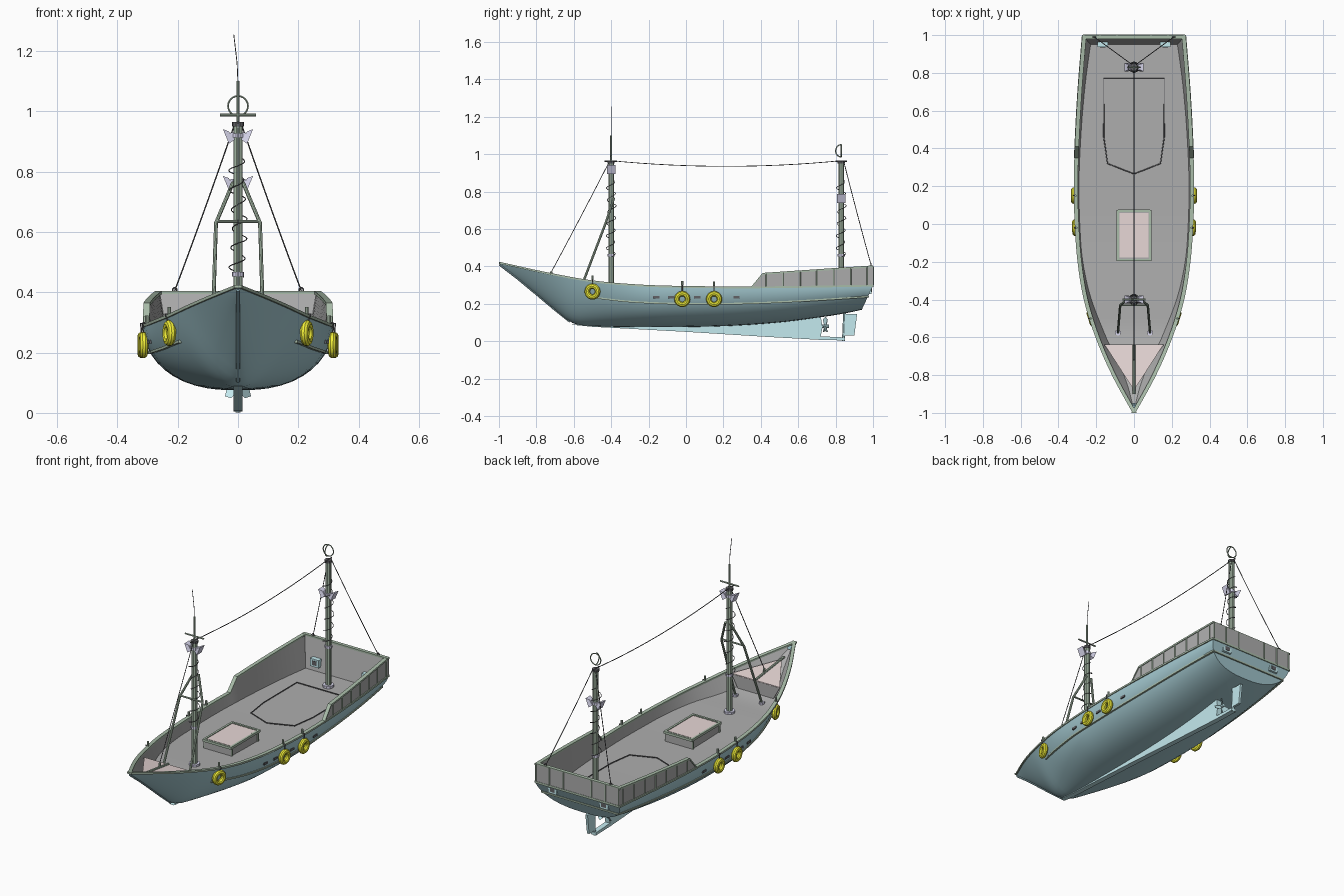
import bpy, bmesh
from math import sin, cos, pi
from mathutils import Vector, Matrix

if "Cube" in bpy.data.objects:
    bpy.data.objects.remove(bpy.data.objects["Cube"])

def mat(name, r, g, b):
    m = bpy.data.materials.new(name)
    m.diffuse_color = (r, g, b, 1)
    m.use_nodes = True
    m.node_tree.nodes["Principled BSDF"].inputs["Base Color"].default_value = m.diffuse_color
    return m
TEAL, LIGHT = mat("hull_teal", .38, .60, .65), mat("light_teal", .55, .82, .86)
GREY, GREEN = mat("deck_grey", .42, .42, .42), mat("trim_green", .40, .51, .40)
PINK, YELLOW = mat("hatch_pink", .80, .68, .67), mat("tyre_yellow", .88, .86, .04)
LAV, DARK = mat("lamp_lavender", .68, .67, .84), mat("rope_dark", .12, .12, .13)

def curve(*keys):
    """Smooth interpolation through (y, value) keys."""
    n = len(keys)
    sl = [(keys[min(i+1, n-1)][1] - keys[max(i-1, 0)][1]) / (keys[min(i+1, n-1)][0] - keys[max(i-1, 0)][0]) for i in range(n)]
    def f(y):
        i = max(0, min(n-2, sum(k[0] <= y for k in keys) - 1))
        (a, p), (b, q) = keys[i], keys[i+1]
        d = b - a
        t = max(0, min(1, (y - a) / d))
        return ((2*t**3-3*t*t+1)*p + (t**3-2*t*t+t)*d*sl[i] + (3*t*t-2*t**3)*q + (t**3-t*t)*d*sl[i+1])
    return f

# hull lines: half width, sheer height, bottom height, deck height
width = curve((-1, .004), (-.8, .113), (-.6, .2), (-.4, .262), (-.2, .295), (0, .31), (.2, .315), (.4, .31), (.7, .294), (1, .27))
sheer = curve((-1, .42), (-.75, .365), (-.5, .32), (-.25, .298), (0, .29), (.4, .288), (1, .297))
bottom = curve((-1, .412), (-.9, .335), (-.8, .252), (-.7, .168), (-.62, .104), (-.55, .083), (-.2, .075), (.2, .08), (.5, .1), (.75, .132), (1, .168))
deck_z = curve((-.96, .40), (-.8, .31), (-.6, .25), (-.4, .24), (0, .226), (1, .225))

def hull_pt(y, h, out=0):
    k = max(0, min(1, (y + .95) / .85))
    k = k*k*(3 - 2*k)
    f = k*(1 - (1-h)**2)**.39 + (1-k)*h**.78
    s = max(0, (y - .7) / .3)**2
    return Vector((width(y)*f + out, y - .06*(1-h)*s, bottom(y) + (sheer(y) - bottom(y))*h))

def at_z(y, z, out=0):
    return hull_pt(y, max(0, min(1, (z - bottom(y)) / (sheer(y) - bottom(y)))), out)

def top_z(y):
    if y <= .35: return sheer(y)
    if y < .41: return sheer(y) + (.36 - sheer(y))*(y - .35)/.06
    return .36 + .04*(y - .41)/.59

def finish(name, bm, m, mirror=False):
    me = bpy.data.meshes.new(name)
    bm.to_mesh(me); bm.free()
    me.materials.append(m)
    ob = bpy.data.objects.new(name, me)
    bpy.context.collection.objects.link(ob)
    if mirror:
        ob.modifiers.new("mirror", 'MIRROR').merge_threshold = .0005
    return ob

def grid(name, rows, m, face=None, closed=False, mirror=True, cap=False):
    bm = bmesh.new()
    vs = [[bm.verts.new(p) for p in r] for r in rows]
    n = len(rows[0])
    for a, b in zip(vs, vs[1:]):
        for j in range(n if closed else n-1):
            bm.faces.new((a[j], a[(j+1) % n], b[(j+1) % n], b[j]))
    if cap:
        bm.faces.new(vs[0]); bm.faces.new(vs[-1])
    if face:
        bm.normal_update()
        if sum((f.normal.dot(Vector(face))*f.calc_area() for f in bm.faces)) < 0:
            bmesh.ops.reverse_faces(bm, faces=bm.faces)
    else:
        bmesh.ops.recalc_face_normals(bm, faces=bm.faces)
    return finish(name, bm, m, mirror)

def prism(name, pts, thick, m, axis, mirror=False):
    """Flat outline extruded along an axis, centred on the outline."""
    d = Vector(axis) * thick / 2
    return grid(name, [[Vector(p) - d for p in pts], [Vector(p) + d for p in pts]], m, closed=True, cap=True, mirror=mirror)

def box(name, c, s, m, mirror=False):
    x, y, z = c; a, b = s[0]/2, s[1]/2
    return prism(name, [(x-a, y-b, z), (x+a, y-b, z), (x+a, y+b, z), (x-a, y+b, z)], s[2], m, (0, 0, 1), mirror)

def tube(name, pts, r, m, mirror=False, cyclic=False, res=2):
    cu = bpy.data.curves.new(name, 'CURVE')
    cu.dimensions, cu.bevel_depth, cu.bevel_resolution, cu.use_fill_caps = '3D', r, res, True
    sp = cu.splines.new('POLY')
    sp.points.add(len(pts) - 1)
    for p, q in zip(sp.points, pts):
        p.co = (*q, 1)
    sp.use_cyclic_u = cyclic
    tmp = bpy.data.objects.new("tmp", cu)
    bpy.context.collection.objects.link(tmp)
    bm = bmesh.new()
    me = bpy.data.meshes.new_from_object(tmp.evaluated_get(bpy.context.evaluated_depsgraph_get()))
    bm.from_mesh(me)
    bpy.data.objects.remove(tmp); bpy.data.meshes.remove(me)
    return finish(name, bm, m, mirror)

def ring(name, c, R, r, m, u, v=(0, 0, 1), mirror=False):
    u, v = Vector(u).normalized(), Vector(v)
    tube(name, [Vector(c) + R*(cos(a)*u + sin(a)*v) for a in [2*pi*i/24 for i in range(24)]], r, m, mirror, True, 3)

def wire(name, a, b, sag, m=DARK, mirror=False, r=.0022):
    a, b = Vector(a), Vector(b)
    tube(name, [a.lerp(b, i/16) - Vector((0, 0, sag*4*(i/16)*(1 - i/16))) for i in range(17)], r, m, mirror, res=1)

# hull shell and transom
ys = [-1 + 2*i/56 for i in range(57)]
hs = [0, .01, .03, .07, .13, .21, .31, .42, .54, .66, .78, .9, 1]
grid("hull", [[hull_pt(y, h) for h in hs] for y in ys], TEAL, (1, 0, -.3))
grid("transom", [[hull_pt(1, h) for h in hs], [Vector((0, *hull_pt(1, h)[1:])) for h in hs]], TEAL, (0, 1, 0))

# inner bulwark, deck and stern inner wall
yi = [-.95 + 1.9*i/50 for i in range(51)] + [.355, .405]
yi.sort()
inner = [at_z(y, deck_z(y), -.012) for y in yi]
for p, y in zip(inner, yi):
    p.x, p.y, p.z = max(p.x, 0), y, deck_z(y)
grid("inner_bulwark", [[(max(width(y) - .014, 0), y + (.035 if y > .94 else 0), top_z(y)), p] for y, p in zip(yi, inner)], GREY, (-1, 0, 0))
grid("deck", [[(0, p.y, p.z), p] for p in inner], GREY, (0, 0, 1))
grid("stern_inner_wall", [[(0, .95, .225), (0, .985, .4)], [inner[-1], (width(.95) - .014, .985, .4)]], GREY, (0, -1, 0))

# raised aft bulwark, outside
yb = [.35, .38, .41] + [.41 + .59*i/12 for i in range(1, 13)]
grid("aft_bulwark", [[(width(y), y, sheer(y)), (width(y), y, top_z(y))] for y in yb], GREY, (1, 0, 0))
grid("stern_bulwark", [[(0, 1, sheer(1)), (0, 1, .4)], [(.27, 1, sheer(1)), (.27, 1, .4)]], GREY, (0, 1, 0))

def rail(name, path, w, t, m=GREEN):
    grid(name, [[p + Vector(o) for o in ((.004, 0, -t/2), (.004, 0, t/2), (-w, 0, t/2), (-w, 0, -t/2))] for p in path], m, closed=True, cap=True)

# cap rails, sheer rail, rubbing strake
rail("cap_rail", [Vector((width(y), y, top_z(y))) for y in sorted(ys + [.35, .41])], .018, .010)
rail("aft_sheer_rail", [Vector((width(y) + .002, y, sheer(y))) for y in yb], .008, .010)
box("stern_cap_rail", (0, .99, .4), (.546, .02, .01), GREEN)
box("stern_sheer_rail", (0, .997, .297), (.54, .01, .012), GREEN)
strake = curve((-.52, .237), (-.3, .212), (0, .2), (.4, .205), (1, .238))
rail("rubbing_strake", [at_z(y, strake(y), .003) for y in [-.52 + 1.52*i/40 for i in range(41)]], .012, .009)
p = at_z(1, .238)
box("stern_strake", (0, p.y, .238), (2*p.x, .012, .009), GREEN)
tube("stem_bar", [Vector((0, y, bottom(y))) for y in (-.995, -.9, -.8, -.7, -.62)], .006, TEAL)

# bulwark stanchions
for i in range(7):
    y = .43 + .09*i
    tube("side_stanchion", [(width(y) + .001, y, sheer(y)), (width(y) + .001, y, top_z(y))], .004, GREEN, True)
for x in (.09, .18, .266):
    tube("stern_stanchion", [(x, 1, .3), (x, 1, .4)], .004, GREEN, True)

# scuppers and transom hawse frames
for y in (-.16, -.08, .06, .27):
    q = at_z(y, .236, 0)
    box("scupper", q, (.008, .034, .013), DARK, True)
box("hawse_frame", (.165, .965, .275), (.055, .055, .045), LIGHT, True)
box("hawse_opening", (.165, .965, .275), (.03, .059, .025), DARK, True)

# keel, rudder, propeller
prism("keel", [(0, y, z) for y, z in ((-.61, .088), (-.5, .077), (0, .05), (.4, .025), (.72, .007), (.85, .004), (.85, .02), (.72, .026), (.73, .075), (.72, .135), (.4, .10), (0, .085), (-.5, .09))], .03, LIGHT, (1, 0, 0))
prism("rudder", [(0, y, z) for y, z in ((.84, .03), (.9, .03), (.915, .145), (.845, .145))], .014, LIGHT, (1, 0, 0))
tube("rudder_post", [(0, .842, .002), (0, .85, .19)], .008, LIGHT)
tube("propeller_shaft", [(0, .70, .08), (0, .765, .08)], .009, LIGHT)
for i in range(3):
    R = Matrix.Rotation(i*2*pi/3, 3, 'Y')
    prism("propeller_blade", [Vector((0, .745, .08)) + R @ Vector(v) for v in ((-.005, -.004, 0), (-.016, -.012, .035), (0, 0, .05), (.016, .012, .035), (.005, .004, 0))], .003, LIGHT, (0, 1, 0))

# hatch, foredeck, old cabin outline
box("hatch_coaming", (0, -.06, .25), (.17, .25, .06), GREY)
box("hatch_lid", (0, -.06, .28), (.155, .235, .01), PINK)
for s in (-1, 1):
    box("hatch_trim_side", (s*.086, -.06, .28), (.012, .27, .014), GREEN)
    box("hatch_trim_end", (0, -.06 + s*.13, .28), (.172, .012, .014), GREEN)
    for y in (-.18, .06):
        box("hatch_corner", (s*.086, y, .25), (.01, .01, .06), GREEN)
prism("foredeck", [(-.155, -.64, .33), (.155, -.64, .33), (0, -.88, .362)], .008, PINK, (0, 0, 1))
prism("foredeck_bulkhead", [(-.155, -.642, .33), (.155, -.642, .33), (.11, -.642, .25), (-.11, -.642, .25)], .006, GREY, (0, 1, 0))
tube("foredeck_ridge", [(0, -.64, .337), (0, -.9, .37)], .007, GREEN)
tube("foredeck_post", [(0, -.72, .33), (0, -.72, .372)], .006, GREEN)
tube("cabin_outline", [(x, y, .229) for x, y in ((-.16, .77), (-.16, .46), (-.14, .32), (0, .265), (.14, .32), (.16, .46), (.16, .77))], .003, DARK, cyclic=True, res=1)

# masts with collars, base flanges, lamps and loose wiring
for tag, y, base, lamp in (("fore", -.4, .238, .92), ("aft", .83, .225, .765)):
    tube(tag + "_mast", [(0, y, base), (0, y, .96)], .0155, GREEN, res=3)
    tube(tag + "_mast_flange", [(0, y, base), (0, y, base + .014)], .03, LAV, res=3)
    for z in (.46, lamp, .957):
        tube(tag + "_mast_collar", [(0, y, z - .007), (0, y, z + .007)], .02, LAV if z < .95 else DARK, res=3)
    box(tag + "_lamp_bracket", (0, y, lamp), (.05, .02, .02), LAV)
    sec = lambda x, z, b, h: [(x + k*.010, y + j*b, z + k*h) for j, k in ((-1, -1), (1, -1), (1, 1), (-1, 1))]
    grid(tag + "_flood_lamp", [sec(.021, lamp, .014, .014), sec(.04, lamp - .003, .022, .024)], LAV, closed=True, cap=True)
    pts = [((.019 + .012*sin(i*.17)**2)*cos(i*.42), y + (.019 + .008*sin(i*.17)**2)*sin(i*.42), .45 + i*.0043) for i in range(96)]
    tube(tag + "_mast_wiring", pts, .0018, DARK, res=1)

# fore mast top: pole, crossbar, whip aerial
tube("fore_top_pole", [(0, -.4, .95), (0, -.4, 1.1)], .005, GREEN)
tube("fore_crossbar", [(-.06, -.4, .988), (.06, -.4, .988)], .0045, GREEN)
tube("whip_aerial", [(0, -.4, 1.09), (-.003, -.4, 1.16), (-.014, -.4, 1.255)], .0016, DARK, res=1)
# aft mast top: crossed hoops
ring("aft_hoop", (0, .83, 1.018), .033, .003, GREEN, (1, 0, 0))
tube("aft_half_hoop", [(0, .83 - .03*sin(a), 1.018 + .033*cos(a)) for a in [pi*i/12 for i in range(13)]], .003, GREEN)

# tripod legs on the fore mast
tube("tripod_leg", [(.085, -.575, .25), (.073, -.43, .63), (.016, -.385, .765)], .0065, GREEN, True)
tube("tripod_foot", [(.085, -.575, .243), (.085, -.575, .256)], .016, LAV, True)
tube("tripod_crossbar", [(-.073, -.43, .635), (.073, -.43, .635)], .005, GREEN)

# rigging
wire("main_stay", (0, -.4, .965), (0, .83, .965), .03)
wire("fore_stay", (0, -.41, .96), (0, -.72, .37), .004)
tube("fore_stay_arm", [(0, -.435, .963), (0, -.37, .963)], .004, DARK)
tube("aft_stay_arm", [(0, .80, .963), (0, .86, .963)], .004, DARK)
wire("aft_shroud", (.012, .845, .955), (.21, .99, .405), .006, mirror=True)
ring("shroud_eye", (.21, .99, .408), .007, .0025, DARK, (1, 0, 0), mirror=True)

# tyre fenders with ropes and cleats, both sides
for y, z in ((-.5, .265), (-.02, .225), (.15, .225)):
    c = at_z(y, z, .016)
    t = Vector((width(y + .02) - width(y - .02), .04, 0))
    ring("tyre_fender", c, .029, .0145, YELLOW, t, mirror=True)
    e = Vector((width(y), y, sheer(y) + .008))
    tube("fender_rope", [c + Vector((0, 0, .03)), e + Vector((.008, 0, 0)), e - Vector((.008, 0, 0))], .003, DARK, True)
    tube("fender_cleat", [e - Vector((.006, 0, 0)), e + Vector((-.006, 0, .024))], .006, GREEN, True)

bpy.ops.object.select_all(action='DESELECT')
for ob in bpy.context.collection.objects:
    ob.select_set(True)
    bpy.context.view_layer.objects.active = ob
bpy.ops.object.shade_smooth_by_angle(angle=.6)
